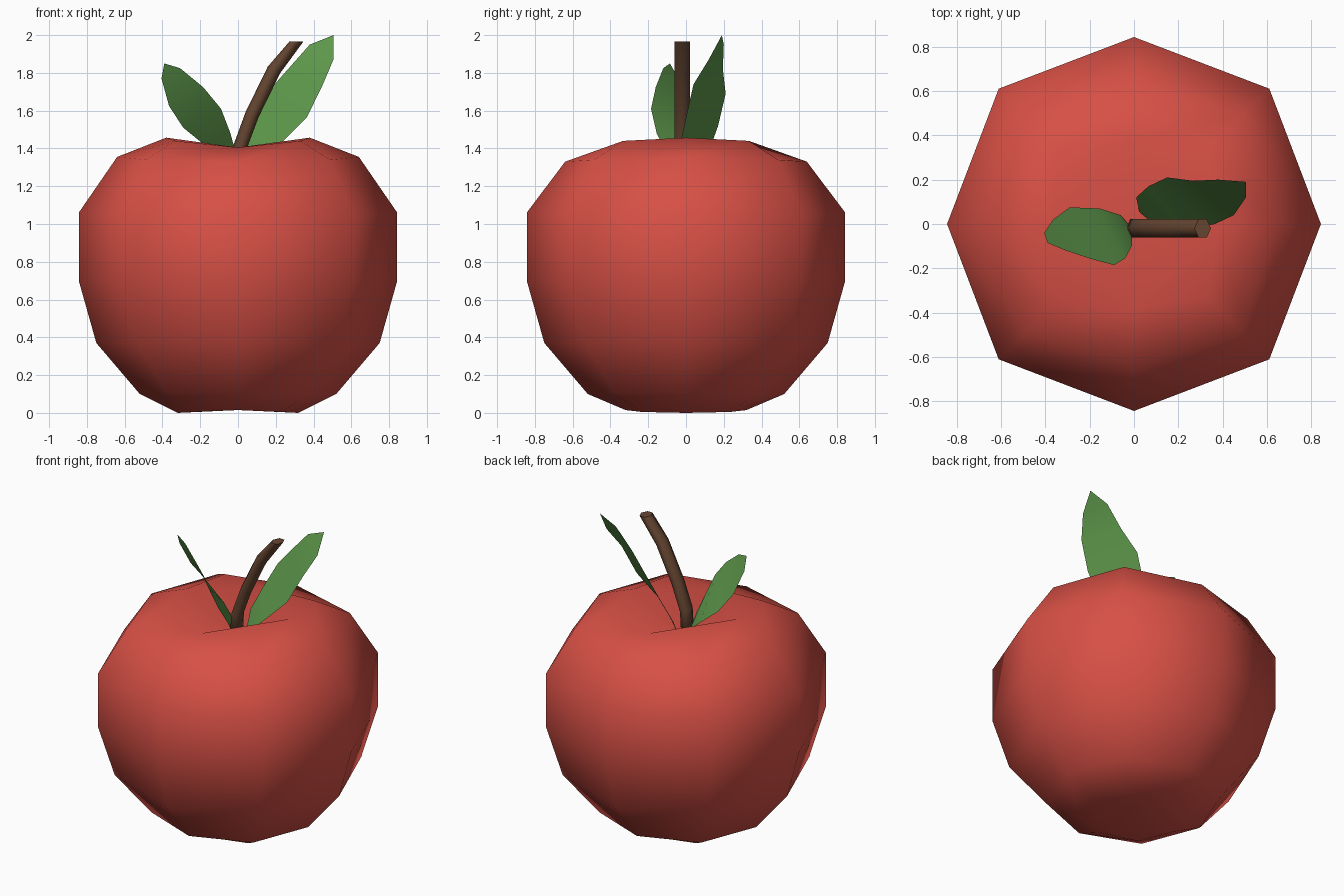
import bpy, math
from mathutils import Vector

if "Cube" in bpy.data.objects:
    bpy.data.objects.remove(bpy.data.objects["Cube"])


def make(name, verts, faces, color):
    mesh = bpy.data.meshes.new(name)
    mesh.from_pydata(verts, [], faces)
    mesh.update()
    for p in mesh.polygons:
        p.use_smooth = True
    mat = bpy.data.materials.new(name + "_color")
    mat.diffuse_color = (*color, 1)
    mat.use_nodes = True
    mat.node_tree.nodes["Principled BSDF"].inputs["Base Color"].default_value = mat.diffuse_color
    mesh.materials.append(mat)
    obj = bpy.data.objects.new(name, mesh)
    bpy.context.collection.objects.link(obj)
    return obj


def bridge(rings, n):
    return [(a * n + i, a * n + (i + 1) % n, (a + 1) * n + (i + 1) % n, (a + 1) * n + i)
            for a in range(rings - 1) for i in range(n)]


# Fruit: eight-sided rings (axis radius, diagonal radius, height on x, diagonal, y)
RINGS = [(0.32, 0.33, 0.0, 0.005, 0.015), (0.52, 0.53, 0.10, 0.10, 0.10),
         (0.75, 0.76, 0.37, 0.37, 0.37), (0.843, 0.863, 0.70, 0.70, 0.70),
         (0.843, 0.863, 1.06, 1.06, 1.06), (0.64, 0.69, 1.355, 1.34, 1.33),
         (0.38, 0.47, 1.457, 1.44, 1.405)]
verts = []
for ra, rd, zx, zd, zy in RINGS:
    for i in range(8):
        a = i * math.pi / 4
        r = rd if i % 2 else ra
        z = zd if i % 2 else (zx if i % 4 == 0 else zy)
        verts.append((r * math.cos(a), r * math.sin(a), z))
faces = bridge(len(RINGS), 8)

# Hollows at the bottom and top: corner triangles plus a small pyramid
top = 8 * (len(RINGS) - 1)
low_c, top_c = len(verts), len(verts) + 1
verts += [(0, 0, 0.08), (0, 0, 1.24)]
for i in range(0, 8, 2):
    j = (i + 2) % 8
    faces += [(top + i, top + i + 1, top + j), (top + i, top + j, top_c),
              (j, i + 1, i), (j, i, low_c)]
make("fruit_body", verts, faces, (0.68, 0.08, 0.06))

# Stem: bent six-sided tube (x, z, tilt)
PATH = [(0.0, 1.22, 0.05), (0.012, 1.41, 0.2), (0.075, 1.58, 0.4),
        (0.19, 1.815, 0.5), (0.31, 1.967, 0.0)]
verts = []
for x, z, t in PATH:
    for i in range(6):
        a = i * math.pi / 3
        u = 0.037 * math.cos(a)
        verts.append((x + u * math.cos(t), -0.02 + 0.048 * math.sin(a), z - u * math.sin(t)))
n = len(verts)
faces = bridge(len(PATH), 6) + [tuple(range(n - 6, n)), (5, 4, 3, 2, 1, 0)]
stem = make("stem", verts, faces, (0.13, 0.06, 0.03))
stem.data.polygons[-2].use_smooth = False


# Leaves: thin blades spanned between two edges, from tip to base
def leaf(name, tip, edge_a, edge_b, base):
    verts = [tip] + [p for pair in zip(edge_a, edge_b) for p in pair] + [base]
    k = len(edge_a)
    faces = [(0, 1, 2)]
    faces += [(2 * i + 1, 2 * i + 3, 2 * i + 4, 2 * i + 2) for i in range(k - 1)]
    faces.append((2 * k - 1, 2 * k + 1, 2 * k))
    make(name, verts, faces, (0.11, 0.31, 0.07))


leaf("large_leaf", (0.505, 0.19, 2.0),
     [(0.38, 0.2, 1.95), (0.265, 0.195, 1.82), (0.15, 0.21, 1.69),
      (0.065, 0.17, 1.52), (0.01, 0.12, 1.38)],
     [(0.505, 0.12, 1.87), (0.45, 0.04, 1.74), (0.365, 0.0, 1.565),
      (0.23, -0.03, 1.43), (0.10, 0.0, 1.31)],
     (0.03, 0.03, 1.24))
leaf("small_leaf", (-0.39, -0.085, 1.85),
     [(-0.307, -0.12, 1.825), (-0.185, -0.16, 1.725), (-0.09, -0.185, 1.61),
      (-0.04, -0.155, 1.48), (-0.01, -0.1, 1.37)],
     [(-0.405, -0.04, 1.77), (-0.365, 0.02, 1.625), (-0.29, 0.075, 1.51),
      (-0.155, 0.07, 1.40), (-0.06, 0.04, 1.32)],
     (-0.01, -0.02, 1.24))
